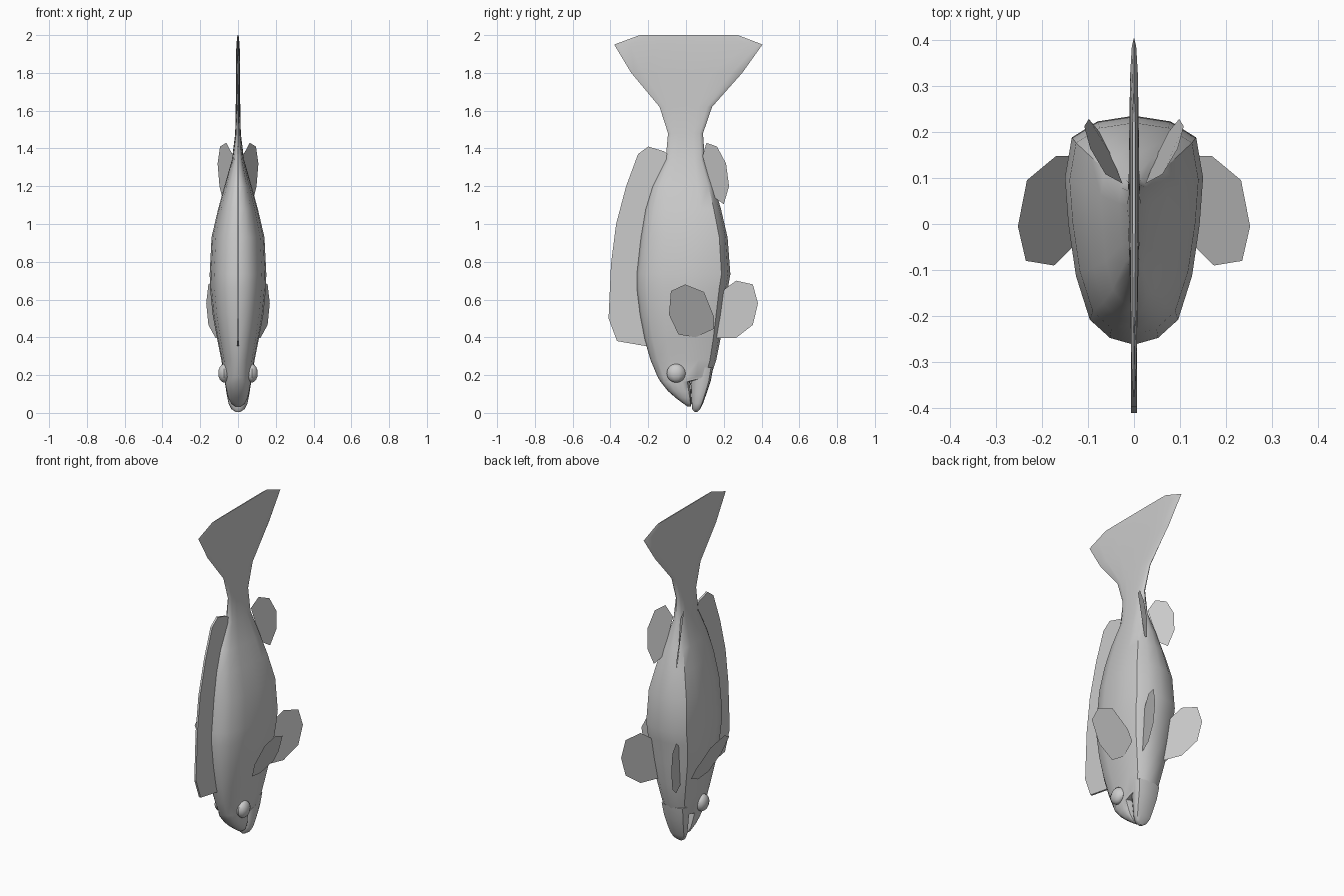
import bpy, bmesh
from mathutils import Vector

if "Cube" in bpy.data.objects:
    bpy.data.objects.remove(bpy.data.objects["Cube"])

# Half cross-section: (position along y from back -1 to belly 1, relative half width)
HALF = [(-1, 0), (-.94, .35), (-.78, .64), (-.4, .84), (.05, .95),
        (.46, 1), (.81, .9), (.95, .53), (1, 0)]
RING = HALF + [(u, -w) for u, w in HALF[-2:0:-1]]


def finish(bm, name, smooth=True):
    bmesh.ops.recalc_face_normals(bm, faces=bm.faces)
    me = bpy.data.meshes.new(name)
    bm.to_mesh(me)
    bm.free()
    ob = bpy.data.objects.new(name, me)
    bpy.context.collection.objects.link(ob)
    if smooth:
        bpy.ops.object.select_all(action='DESELECT')
        ob.select_set(True)
        bpy.context.view_layer.objects.active = ob
        bpy.ops.object.shade_smooth_by_angle(angle=0.7)
    return ob


def loft(name, sections):
    """Skin rings given as (z, y back, y belly, half width)."""
    bm = bmesh.new()
    rings = []
    for z, a, b, w in sections:
        rings.append([bm.verts.new((w * q, (a + b) / 2 + (b - a) / 2 * u, z))
                      for u, q in RING])
    n = len(RING)
    for r, s in zip(rings, rings[1:]):
        for i in range(n):
            j = (i + 1) % n
            bm.faces.new((r[i], r[j], s[j], s[i]))
    bm.faces.new(rings[0])
    bm.faces.new(rings[-1])
    return finish(bm, name)


def fin(name, pts, thickness=0):
    """Flat sheet fin, optionally thickened."""
    bm = bmesh.new()
    bm.faces.new([bm.verts.new(p) for p in pts])
    ob = finish(bm, name, False)
    if thickness:
        m = ob.modifiers.new("thickness", 'SOLIDIFY')
        m.thickness = thickness
        m.offset = 0
    return ob


# Body with upper jaw, tail stalk and tail fin
loft("body", [
    (.033, .008, .026, .014), (.05, -.015, .028, .036), (.08, -.055, .028, .052),
    (.115, -.095, .026, .06), (.165, -.135, .022, .07), (.19, -.15, .13, .075),
    (.28, -.188, .16, .088), (.39, -.22, .182, .11), (.52, -.245, .202, .134),
    (.66, -.262, .222, .148), (.735, -.262, .235, .15), (.93, -.24, .22, .14),
    (1.08, -.215, .185, .105), (1.2, -.178, .15, .072), (1.34, -.108, .1, .032),
    (1.48, -.095, .09, .015), (1.62, -.14, .138, .012), (1.8, -.29, .298, .011),
    (1.95, -.38, .405, .009), (2.0, -.245, .275, .003)])

# Lower jaw
loft("lower_jaw", [
    (.005, .045, .06, .012), (.02, .033, .075, .035), (.05, .03, .09, .05),
    (.1, .028, .108, .06), (.165, .024, .13, .07), (.24, .01, .145, .078)])

# Dorsal fin along the back
fin("dorsal_fin", [(0, y, z) for y, z in [
    (-.16, .345), (-.22, .355), (-.365, .38), (-.41, .5), (-.397, .79), (-.37, 1.0),
    (-.317, 1.2), (-.254, 1.37), (-.2, 1.41), (-.117, 1.385), (-.06, 1.34),
    (-.1, 1.0), (-.1, .6)]], .012)

# Paired parts on both sides
PECTORAL = [(-.04, .415), (-.09, .52), (-.08, .645), (-.005, .68), (.095, .64),
            (.148, .51), (.148, .445), (.05, .40)]
PELVIC = [(.15, .397), (.265, .397), (.354, .466), (.381, .58), (.354, .68),
          (.265, .70), (.206, .656), (.17, .6)]
REAR = [(.025, .088, 1.36), (.062, .108, 1.43), (.095, .164, 1.41), (.108, .212, 1.32),
        (.098, .228, 1.2), (.075, .2, 1.105), (.05, .15, 1.14)]
for side, s in (("left", -1), ("right", 1)):
    fin(side + "_pectoral_fin", [(s * (.252 - (.68 - z) * .49), y, z) for y, z in PECTORAL])
    fin(side + "_pelvic_fin", [(s * (.1 + (y - .22) * .424), y, z) for y, z in PELVIC])
    fin(side + "_rear_fin", [(s * x, y, z) for x, y, z in REAR])
    # Eye
    bm = bmesh.new()
    bmesh.ops.create_uvsphere(bm, u_segments=10, v_segments=8, radius=.05)
    bmesh.ops.scale(bm, vec=(.66, 1, 1), verts=bm.verts)
    bmesh.ops.translate(bm, vec=Vector((s * .073, -.052, .21)), verts=bm.verts)
    finish(bm, side + "_eye")
